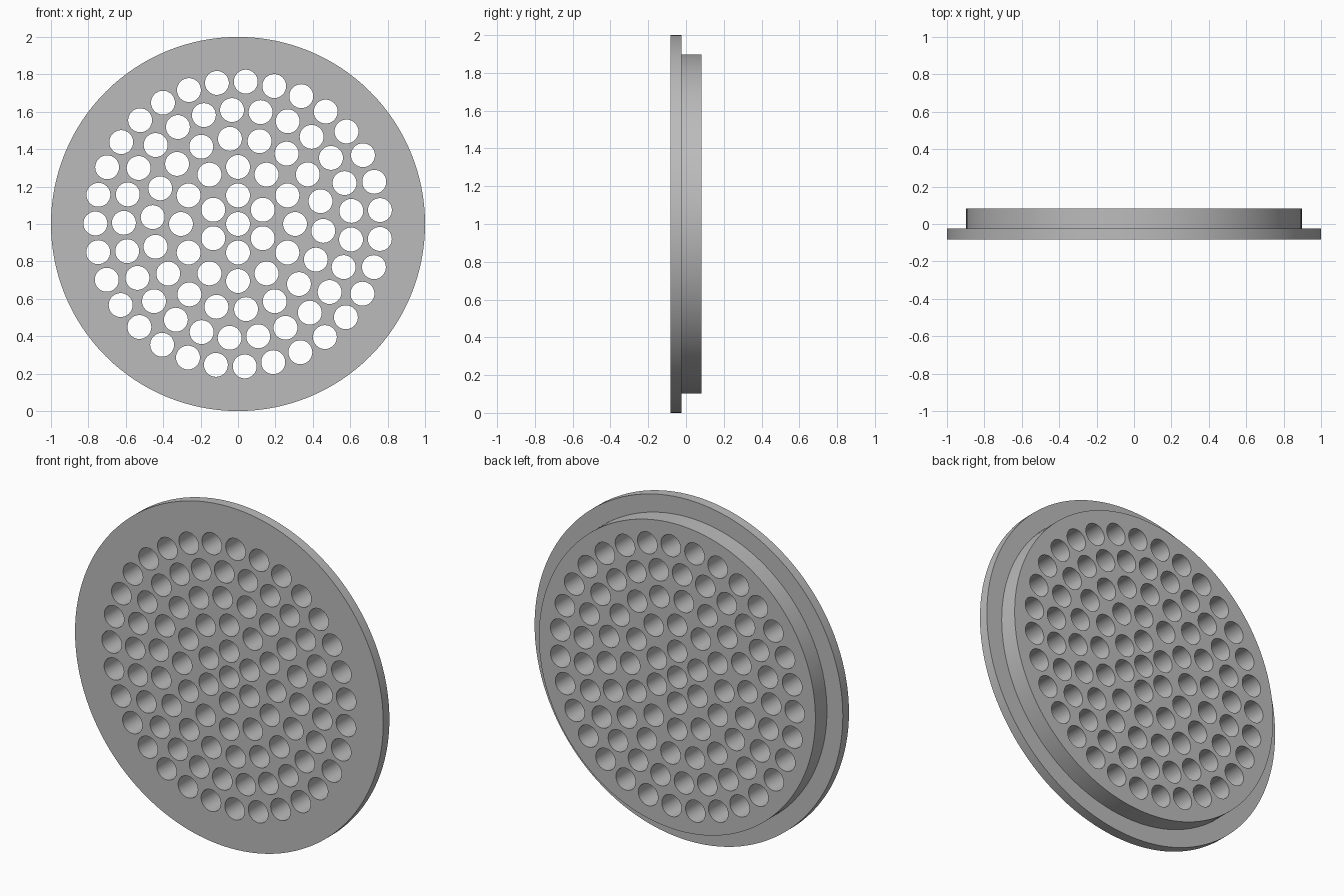
import bpy, bmesh, math
from mathutils import Matrix, Vector

cube = bpy.data.objects.get("Cube")
if cube:
    bpy.data.objects.remove(cube, do_unlink=True)

CENTRE = Vector((0, 0, 1))
FRONT, STEP, BACK = -0.082, -0.025, 0.082
HOLE_RADIUS, RING_GAP = 0.064, 0.1525
# Holes in each ring and the angle of the first hole
RINGS = [(1, 0), (6, 30), (12, 0), (18, 15.4), (25, 6.6), (31, 5.6)]

grey = bpy.data.materials.new("plain grey")
grey.use_nodes = True
colour = (0.5, 0.5, 0.5, 1)
grey.diffuse_color = colour
grey.node_tree.nodes["Principled BSDF"].inputs["Base Color"].default_value = colour


def make_object(name, bm):
    bmesh.ops.recalc_face_normals(bm, faces=bm.faces)
    mesh = bpy.data.meshes.new(name)
    bm.to_mesh(mesh)
    bm.free()
    mesh.materials.append(grey)
    obj = bpy.data.objects.new(name, mesh)
    bpy.context.collection.objects.link(obj)
    return obj


def circle(bm, radius, y, sides):
    return [bm.verts.new(CENTRE + Vector((radius * math.cos(a), y, radius * math.sin(a))))
            for a in (math.tau * i / sides for i in range(sides))]


# Stepped disc: wide front flange and narrower back boss
bm = bmesh.new()
profile = [(1, FRONT), (1, STEP), (0.897, STEP), (0.897, BACK)]
loops = [circle(bm, r, y, 128) for r, y in profile]
for a, b in zip(loops, loops[1:]):
    for i in range(len(a)):
        j = (i + 1) % len(a)
        bm.faces.new((a[i], a[j], b[j], b[i]))
bm.faces.new(loops[0])
bm.faces.new(loops[-1])
disc = make_object("perforated_disc", bm)

# Cutter: one round peg for every hole, in concentric rings
bm = bmesh.new()
upright = Matrix.Rotation(math.pi / 2, 4, "X")
for ring, (count, start) in enumerate(RINGS):
    for k in range(count):
        a = math.radians(start) + math.tau * k / count
        offset = Vector((math.cos(a), 0, math.sin(a))) * ring * RING_GAP
        bmesh.ops.create_cone(bm, cap_ends=True, segments=32, radius1=HOLE_RADIUS,
                              radius2=HOLE_RADIUS, depth=0.5,
                              matrix=Matrix.Translation(CENTRE + offset) @ upright)
pegs = make_object("hole_cutter", bm)
pegs.hide_render = True

# Cut the holes and keep the rims crisp
cut = disc.modifiers.new("holes", "BOOLEAN")
cut.operation = "DIFFERENCE"
cut.solver = "EXACT"
cut.object = pegs
bpy.ops.object.select_all(action="DESELECT")
disc.select_set(True)
bpy.context.view_layer.objects.active = disc
bpy.ops.object.modifier_apply(modifier=cut.name)
bpy.data.objects.remove(pegs, do_unlink=True)
bpy.ops.object.shade_smooth_by_angle(angle=math.radians(30))
